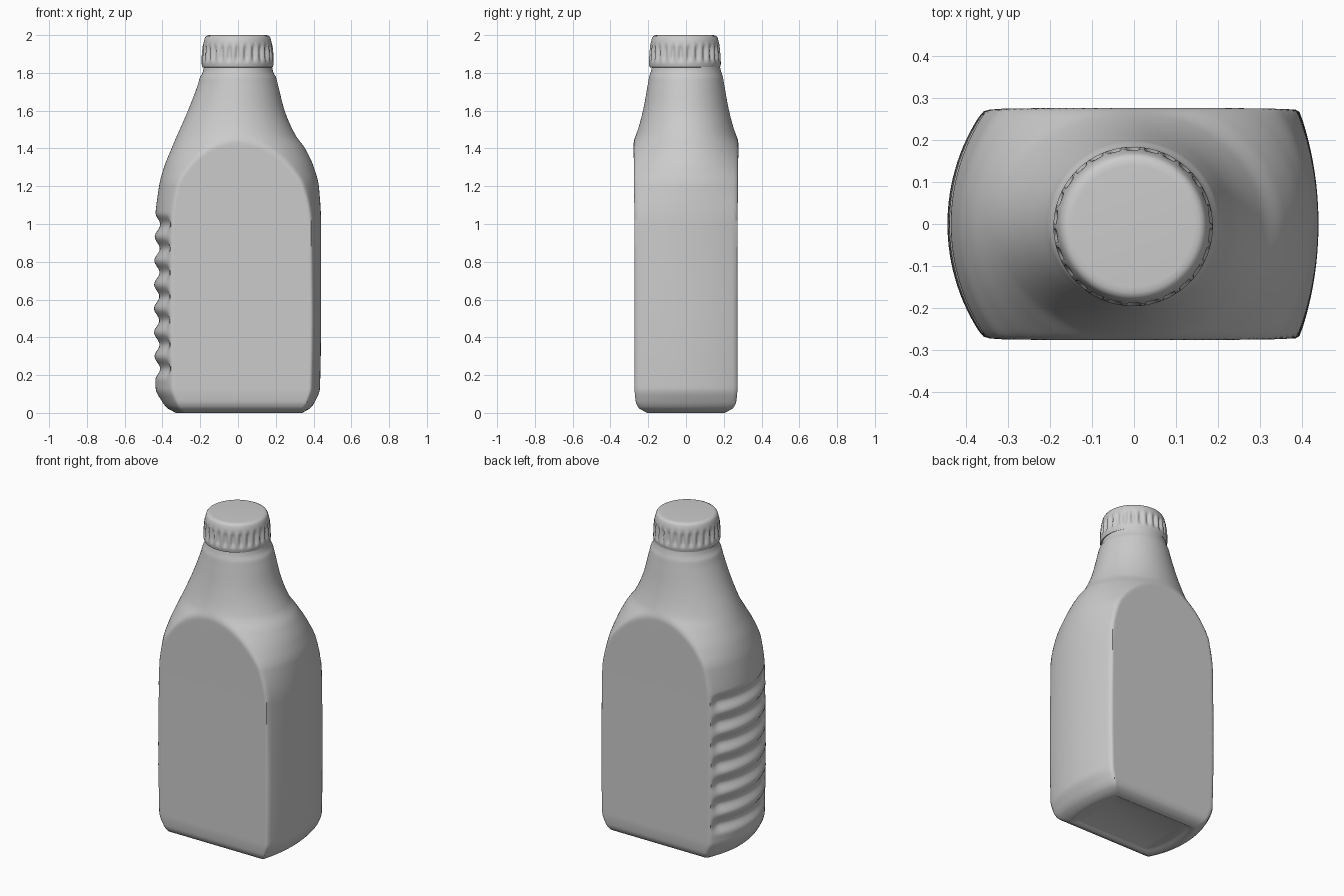
import bpy, bmesh, math

if "Cube" in bpy.data.objects:
    bpy.data.objects.remove(bpy.data.objects["Cube"])

# z, left half-width, right half-width, left depth radius, right depth radius, flat panel y
BODY = [
    (0.00, .330, .340, .42, .50, .205),
    (0.02, .368, .378, .45, .58, .245),
    (0.06, .402, .408, .46, .61, .266),
    (0.13, .436, .434, .46, .61, .272),
    (0.50, .445, .440, .46, .61, .272),
    (1.00, .440, .440, .46, .58, .273),
    (1.20, .418, .428, .436, .47, .275),
    (1.30, .392, .402, .378, .385, .276),
    (1.40, .352, .355, .310, .310, .277),
    (1.47, .322, .305, .266, .266, .277),
    (1.60, .265, .247, .228, .228, .277),
    (1.74, .212, .211, .202, .202, .277),
    (1.78, .200, .200, .195, .195, .277),
    (1.80, .188, .188, .188, .188, .277),
    (1.84, .180, .180, .180, .180, .277),
]


def profile(z):
    """Smooth interpolation of the body table."""
    i = max(j for j in range(len(BODY) - 1) if BODY[j][0] <= z + 1e-9)
    p, q = BODY[i], BODY[i + 1]
    o, r = BODY[max(i - 1, 0)], BODY[min(i + 2, len(BODY) - 1)]
    h = q[0] - p[0]
    t = (z - p[0]) / h

    def slope(a, b, c, k):
        d1 = (b[k] - a[k]) / (b[0] - a[0]) if b[0] > a[0] else 0
        d2 = (c[k] - b[k]) / (c[0] - b[0]) if c[0] > b[0] else 0
        return 2 * d1 * d2 / (d1 + d2) if d1 * d2 > 0 else 0

    return [(2*t**3 - 3*t*t + 1) * p[k] + (t**3 - 2*t*t + t) * h * slope(o, p, q, k)
            + (3*t*t - 2*t**3) * q[k] + (t**3 - t*t) * h * slope(p, q, r, k)
            for k in range(1, 6)]


def soft_min(a, b, k=.014):
    h = max(k - abs(a - b), 0) / k
    return min(a, b) - h * h * k / 4


def loft(name, rings, angle):
    """Skin closed rings of points and close both ends."""
    bm = bmesh.new()
    vs = [[bm.verts.new(p) for p in ring] for ring in rings]
    n = len(vs[0])
    for a, b in zip(vs, vs[1:]):
        for i in range(n):
            j = (i + 1) % n
            bm.faces.new((a[i], a[j], b[j], b[i]))
    bm.faces.new(vs[0][::-1])
    bm.faces.new(vs[-1])
    bmesh.ops.recalc_face_normals(bm, faces=bm.faces)
    me = bpy.data.meshes.new(name)
    bm.to_mesh(me)
    bm.free()
    ob = bpy.data.objects.new(name, me)
    bpy.context.collection.objects.link(ob)
    bpy.ops.object.select_all(action='DESELECT')
    ob.select_set(True)
    bpy.context.view_layer.objects.active = ob
    bpy.ops.object.shade_smooth_by_angle(angle=math.radians(angle))
    return ob


# Body section: an ellipse cut off by the flat front and back panels
N = 144
RIB = .127


def body_ring(z, scale=1, lift=0):
    al, ar, bl, br, ymax = profile(z)
    ring = []
    for i in range(N):
        t = 2 * math.pi * (i + .5) / N
        c, s = math.cos(t), math.sin(t)
        a, b = (ar, br) if c > 0 else (al, bl)
        x = a * c
        y = math.copysign(soft_min(b * abs(s), ymax), s)
        # grip grooves across the left side
        if x < -.3 and .1715 < z < 1.0605:
            fade = min(max((.268 - abs(y)) / .05, 0), 1)
            x += .028 * fade * (.5 + .5 * math.cos(2 * math.pi * (z - .108) / RIB))
        ring.append((x * scale, y * scale, z + lift))
    return ring


STEPS = 160
rings = [body_ring(0, .82, .014), body_ring(0, .88, .008), body_ring(0, .95)]
rings += [body_ring(1.84 * i / STEPS) for i in range(STEPS + 1)]
loft("bottle_body", rings, 50)

# Screw cap with moulded grip scallops: z, radius, scallop depth
CAP = [(1.828, .176, 0), (1.83, .186, 0), (1.845, .190, 0), (1.86, .190, 0),
       (1.872, .190, .009), (1.89, .190, .013), (1.915, .188, .013),
       (1.935, .186, .010), (1.95, .183, 0), (1.97, .178, 0),
       (1.985, .174, 0), (1.994, .168, 0), (1.999, .158, 0), (2.0, .145, 0)]
RIDGES, M = 26, 26 * 8


def cap_ring(z, r, d):
    ring = []
    for i in range(M):
        t = 2 * math.pi * i / M
        rr = r - d * (.5 - .5 * math.cos(RIDGES * t)) ** 1.3
        ring.append((rr * math.cos(t) - .002, rr * math.sin(t) - .006, z))
    return ring


loft("screw_cap", [cap_ring(*row) for row in CAP], 50)
